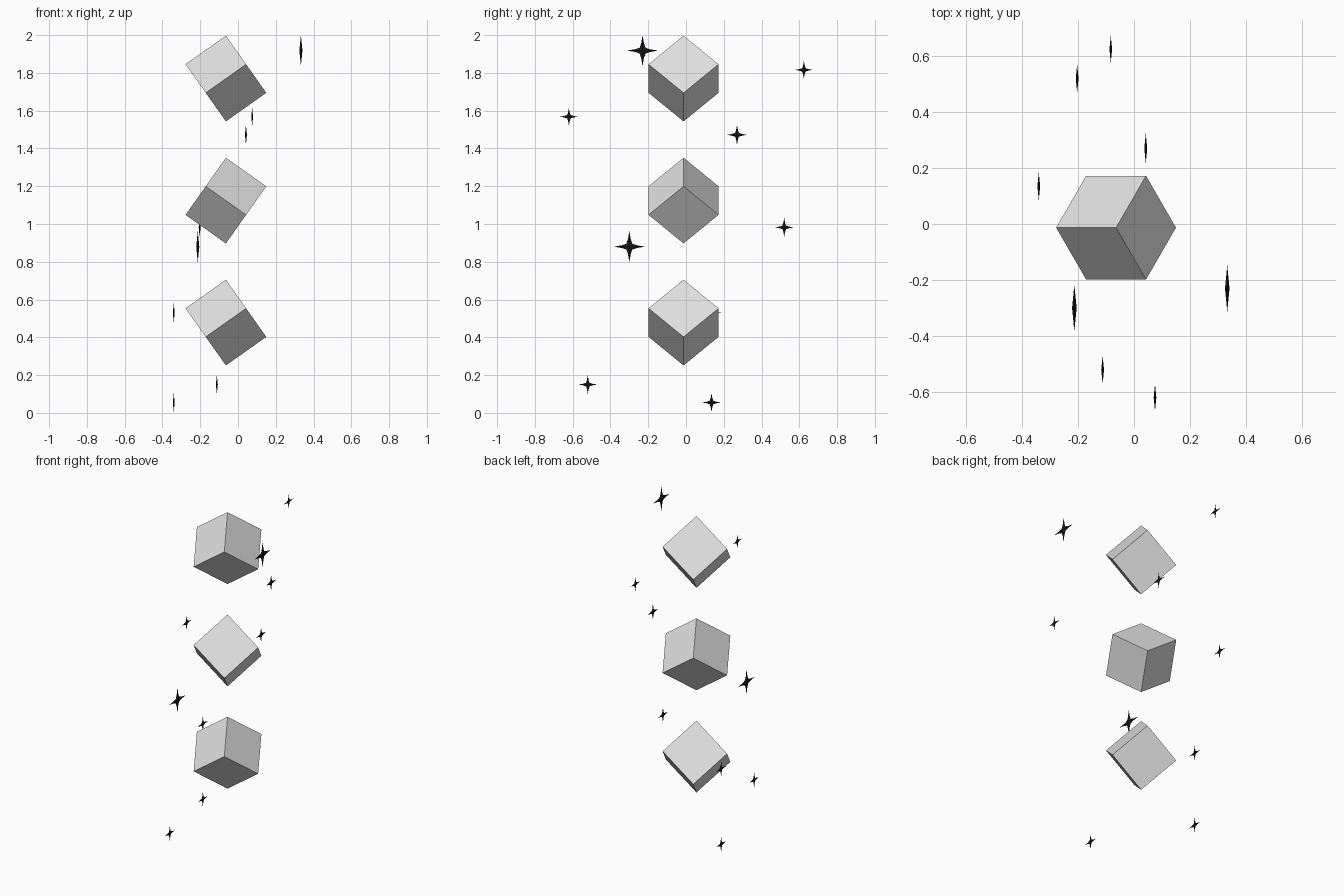
import bpy, bmesh, math
from mathutils import Matrix, Vector

if "Cube" in bpy.data.objects:
    bpy.data.objects.remove(bpy.data.objects["Cube"])


def material(name, color):
    m = bpy.data.materials.new(name)
    m.diffuse_color = (*color, 1)
    m.use_nodes = True
    m.node_tree.nodes["Principled BSDF"].inputs["Base Color"].default_value = m.diffuse_color
    return m


pale_grey = material("pale_grey", (0.75, 0.75, 0.75))
black = material("black", (0.011, 0.011, 0.012))


def add_object(name, bm, mat):
    bmesh.ops.recalc_face_normals(bm, faces=bm.faces)
    me = bpy.data.meshes.new(name)
    bm.to_mesh(me)
    bm.free()
    me.materials.append(mat)
    ob = bpy.data.objects.new(name, me)
    bpy.context.collection.objects.link(ob)


# cube balanced on one corner, with one edge pointing along +x or -x
def tilted_cube(name, center, edge, turn):
    axes = []
    for k in range(3):
        a = turn + k * math.tau / 3
        h = math.sqrt(2 / 3)
        axes.append(Vector((h * math.cos(a), h * math.sin(a), -1 / math.sqrt(3))))
    rot = Matrix(axes).transposed().to_4x4()
    bm = bmesh.new()
    bmesh.ops.create_cube(bm, size=edge, matrix=Matrix.Translation(center) @ rot)
    add_object(name, bm, pale_grey)


# four-pointed sparkle lying in the y-z plane, thickest at its middle
def sparkle(name, center, r, depth):
    quarter = [(1, 0), (0.5, 0.085), (0.19, 0.19), (0.085, 0.5)]
    bm = bmesh.new()
    rim = []
    for k in range(4):
        c, s = round(math.cos(k * math.pi / 2)), round(math.sin(k * math.pi / 2))
        for u, v in quarter:
            p = Vector((0, u * c - v * s, u * s + v * c)) * r
            rim.append(bm.verts.new(Vector(center) + p))
    for side in (-1, 1):
        apex = bm.verts.new(Vector(center) + Vector((side * depth, 0, 0)))
        for i in range(len(rim)):
            bm.faces.new((rim[i], rim[(i + 1) % len(rim)], apex))
    add_object(name, bm, black)


# stack of three cubes, the middle one turned half round
for name, z, turn in (("top_cube", 1.77, math.pi),
                      ("middle_cube", 1.124, 0),
                      ("bottom_cube", 0.478, math.pi)):
    tilted_cube(name, (-0.064, -0.013, z), 0.262, turn)

# scattered sparkles: x, y, z, radius
sparkles = [
    (0.333, -0.23, 1.918, 0.082), (-0.213, -0.3, 0.88, 0.082),
    (-0.083, 0.624, 1.816, 0.048), (0.075, -0.62, 1.568, 0.048),
    (0.042, 0.27, 1.472, 0.053), (-0.203, 0.52, 0.982, 0.05),
    (-0.34, 0.135, 0.53, 0.05), (-0.34, 0.135, 0.055, 0.05),
    (-0.112, -0.52, 0.15, 0.05),
]
for i, (x, y, z, r) in enumerate(sparkles):
    sparkle(f"sparkle_{i + 1}", (x, y, z), r, r * 0.1)
